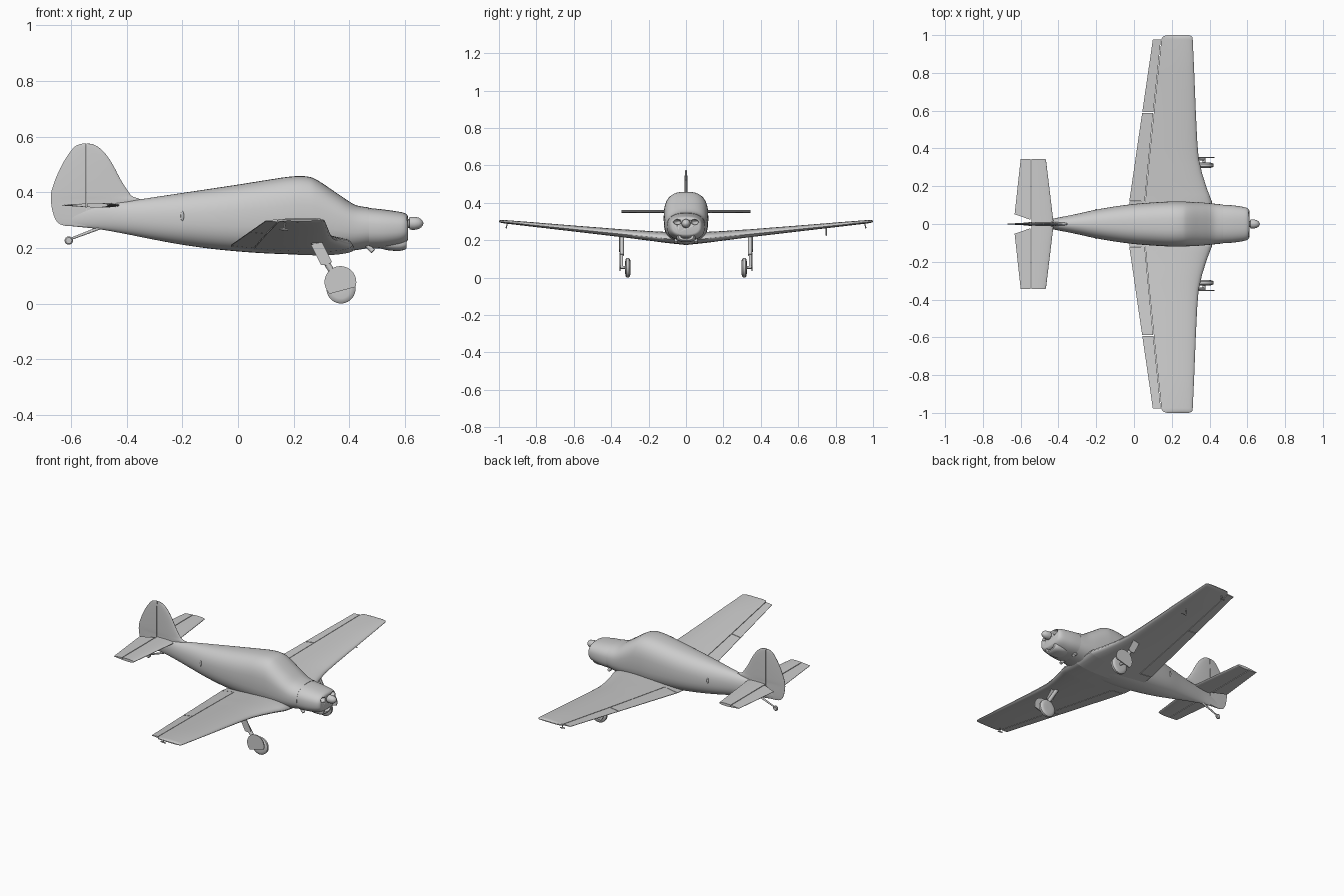
import bpy, bmesh
from math import sin, cos, pi, radians, sqrt, copysign
from mathutils import Vector

if "Cube" in bpy.data.objects:
    bpy.data.objects.remove(bpy.data.objects["Cube"])


def make(name, bm, mirror=False, angle=35):
    bmesh.ops.recalc_face_normals(bm, faces=bm.faces)
    me = bpy.data.meshes.new(name)
    bm.to_mesh(me)
    bm.free()
    me.polygons.foreach_set("use_smooth", [True] * len(me.polygons))
    me.set_sharp_from_angle(angle=radians(angle))
    ob = bpy.data.objects.new(name, me)
    bpy.context.collection.objects.link(ob)
    if mirror:
        m = ob.modifiers.new("mirror", 'MIRROR')
        m.use_axis = (False, True, False)
    return ob


def loft(name, rings, mirror=False, angle=35):
    bm = bmesh.new()
    vs = [[bm.verts.new(p) for p in r] for r in rings]
    n = len(vs[0])
    for a, b in zip(vs, vs[1:]):
        for i in range(n):
            j = (i + 1) % n
            bm.faces.new((a[i], a[j], b[j], b[i]))
    bm.faces.new(vs[0])
    bm.faces.new(vs[-1])
    return make(name, bm, mirror, angle)


def spline(rows, steps=5):
    # Catmull-Rom interpolation through rows of numbers
    out = []
    for i in range(len(rows) - 1):
        p0, p1 = rows[max(i - 1, 0)], rows[i]
        p2, p3 = rows[i + 1], rows[min(i + 2, len(rows) - 1)]
        for s in range(steps):
            t = s / steps
            out.append([0.5 * (2 * b + (c - a) * t + (2 * a - 5 * b + 4 * c - d) * t * t
                        + (3 * b - a - 3 * c + d) * t ** 3) for a, b, c, d in zip(p0, p1, p2, p3)])
    return out + [list(rows[-1])]


def oval(x, top, bot, hw, n=2.6, count=40):
    # superellipse body section
    zc, hz, ring = (top + bot) / 2, (top - bot) / 2, []
    for i in range(count):
        a = 2 * pi * i / count
        c, s = cos(a), sin(a)
        ring.append((x, copysign(abs(c) ** (2 / n), c) * hw, zc + copysign(abs(s) ** (2 / n), s) * hz))
    return ring


def foil(le, te, t, a, b, up=0.5, n=12):
    # aerofoil slice between x = a (front) and x = b (rear): list of (x, height)
    def h(f):
        return t * 10 * (0.2969 * sqrt(max(f, 0)) - 0.126 * f - 0.3516 * f * f + 0.2843 * f ** 3 - 0.1015 * f ** 4) + 0.002
    fa, fb = (le - a) / (le - te), (le - b) / (le - te)
    fs = [fa + (fb - fa) * (i / n) ** 1.6 for i in range(n + 1)]
    top = [(le + (te - le) * f, h(f) * up) for f in fs]
    low = [(le + (te - le) * f, -h(f) * (1 - up)) for f in reversed(fs)]
    return top + low


def tube(name, p, q, r, r2=None, mirror=False, seg=20):
    p, q = Vector(p), Vector(q)
    rot = (q - p).to_track_quat('Z', 'Y')
    rings = [[base + rot @ Vector((cos(2 * pi * i / seg) * rr, sin(2 * pi * i / seg) * rr, 0))
              for i in range(seg)] for base, rr in ((p, r), (q, r2 or r))]
    return loft(name, rings, mirror)


def lathe(name, centre, axis, profile, mirror=False, seg=40):
    # profile: (distance along axis, radius)
    rings = []
    for d, r in profile:
        ring = []
        for i in range(seg):
            u, v = r * cos(2 * pi * i / seg), r * sin(2 * pi * i / seg)
            ring.append(Vector(centre) + Vector((d, u, v) if axis == 'x' else (u, d, v)))
        rings.append(ring)
    return loft(name, rings, mirror)


def plate(name, outline, y0, y1, mirror=True):
    return loft(name, [[(x, y, z) for x, z in outline] for y in (y0, y1)], mirror)


def ball(name, centre, size, mirror=False):
    bm = bmesh.new()
    bmesh.ops.create_uvsphere(bm, u_segments=24, v_segments=12, radius=1)
    for v in bm.verts:
        v.co = Vector((v.co.x * size[0], v.co.y * size[1], v.co.z * size[2])) + Vector(centre)
    return make(name, bm, mirror)


def cut(target, cutter):
    cutter.hide_render = True
    cutter.display_type = 'WIRE'
    m = target.modifiers.new("cut", 'BOOLEAN')
    m.operation, m.object, m.solver = 'DIFFERENCE', cutter, 'EXACT'


# fuselage: x, top, bottom, half width, squareness
body = [(-0.60, .33, .279, .005, 2), (-0.50, .358, .268, .016, 2), (-0.40, .368, .25, .034, 2.1),
        (-0.30, .383, .23, .054, 2.2), (-0.20, .398, .212, .076, 2.3), (-0.10, .413, .198, .093, 2.4),
        (0.0, .428, .188, .106, 2.5), (0.10, .444, .181, .114, 2.6), (0.19, .457, .178, .119, 2.7),
        (0.25, .457, .178, .119, 2.7), (0.29, .441, .179, .118, 2.7), (0.36, .394, .184, .114, 2.6),
        (0.42, .356, .192, .108, 2.5), (0.47, .346, .200, .103, 2.4)]
loft("fuselage", [oval(*r) for r in spline(body)], angle=50)

# engine cowl with two air inlets
cowl = [(.47, .344, .198, .102), (.52, .339, .2, .099), (.57, .332, .208, .092),
        (.595, .327, .216, .086), (.607, .32, .224, .078), (.611, .312, .232, .07)]
cowling = loft("engine_cowl", [oval(*r, 2.5) for r in spline(cowl, 3)])
cut(cowling, ball("inlet_cutter", (.612, .047, .297), (.035, .02, .014), True))

# chin intake under the cowl
chin = [(.50, .25, .202, .05), (.54, .25, .192, .052), (.58, .25, .19, .05), (.60, .247, .195, .045), (.606, .243, .2, .04)]
scoop = loft("chin_intake", [oval(*r, 2.8) for r in spline(chin, 3)])
cut(scoop, ball("chin_cutter", (.608, 0, .221), (.04, .029, .013)))
tube("exhaust_pipe", (.46, .05, .215), (.485, .055, .188), .009, mirror=True)

# spinner
lathe("spinner", (0, 0, .289), 'x', [(.60, .016), (.615, .016), (.617, .023), (.635, .0235), (.65, .020),
                                      (.659, .014), (.664, .007), (.666, .001)])

# wing table: y, leading edge, trailing edge, hinge, thickness
wing = [(0, .42, -.025, .052, .058), (.12, .412, -.025, .060, .056), (.19, .385, -.014, .066, .050),
        (.27, .360, -.003, .074, .045), (.35, .342, .009, .081, .040), (.45, .334, .023, .091, .036),
        (.60, .327, .045, .106, .030), (.80, .319, .074, .127, .023), (.975, .311, .1, .145, .016)]


def at(y):
    for a, b in zip(wing, wing[1:]):
        if y <= b[0]:
            f = (y - a[0]) / (b[0] - a[0])
            return [p + (q - p) * f for p, q in zip(a, b)]
    return list(wing[-1])


def wing_z(y):
    return .198 + .102 * y


def panel(y, part):
    _, le, te, hinge, t = at(y)
    a, b = {'full': (le, te), 'main': (le, hinge), 'rear': (hinge - .003, te)}[part]
    return [(x, y, wing_z(y) + h) for x, h in foil(le, te, t, a, b, .6)]


rows = [panel(y, 'full') for y in (0, .06, .119)]
rows += [panel(y, 'main') for y in (.121, .155, .19, .23, .27, .31, .35, .4, .45, .6, .8, .975)]
for y, le, hinge, t in ((.987, .310, .149, .014), (.995, .304, .157, .009), (1.0, .29, .175, .003)):
    rows.append([(x, y, wing_z(y) + h) for x, h in foil(le, .1, t, le, hinge, .6)])
loft("wing", rows, True, 40)
loft("flap", [panel(y, 'rear') for y in (.123, .27, .45, .588)], True, 40)
loft("aileron", [panel(y, 'rear') for y in (.592, .7, .8, .9, .978)], True, 40)

# tailplane and elevators
loft("tailplane", [[(x, y, .354 + h) for x, h in foil(le, te, .014, le, -.543)]
                   for y, le, te in ((0, -.425, -.635), (.34, -.466, -.60), (.344, -.468, -.60))], True, 40)
loft("elevator", [[(x, y + (max(0, -.547 - x) * .35 if y < .1 else 0), .354 + h)
                   for x, h in foil(le, te, .014, -.547, te)]
                  for y, le, te in ((.022, -.428, -.632), (.344, -.468, -.60))], True, 40)

# fin and rudder: z, leading edge, trailing edge, thickness
fin = [(.279, -.46, -.615, .012), (.286, -.44, -.64, .014), (.305, -.42, -.657, .016), (.34, -.38, -.668, .018),
       (.37, -.345, -.672, .018), (.385, -.378, -.672, .018), (.405, -.396, -.67, .018), (.45, -.424, -.655, .017),
       (.50, -.450, -.632, .015), (.54, -.477, -.607, .012), (.563, -.502, -.588, .009), (.572, -.52, -.572, .006),
       (.575, -.533, -.56, .003)]
fin = spline(fin, 3)
loft("fin", [[(x, h, z) for x, h in foil(le, te, t, le, -.544)] for z, le, te, t in fin], angle=50)
loft("rudder", [[(x, h, z) for x, h in foil(le, te, t, -.547, te)] for z, le, te, t in fin], angle=50)

# main landing gear
wheel = [(-.014, .012), (-.014, .034), (-.012, .045), (-.006, .052), (.006, .052), (.012, .045), (.014, .034), (.014, .012)]
lathe("main_wheel", (.37, .311, .053), 'y', wheel, True)
tube("wheel_axle", (.37, .305, .055), (.37, .35, .055), .008, mirror=True)
tube("gear_leg", (.27, .343, .225), (.335, .343, .12), .011, mirror=True)
tube("gear_piston", (.33, .343, .128), (.37, .343, .055), .0075, mirror=True)
plate("leg_door", [(.262, .212), (.302, .222), (.338, .15), (.318, .138), (.298, .14), (.268, .2)], .352, .357)
plate("wheel_door", [(.368 + .057 * cos(radians(a)), .078 + .057 * sin(radians(a)))
                     for a in range(-18, 229, 6)], .350, .356)

# tail wheel
tube("tail_strut", (-.49, 0, .275), (-.603, 0, .232), .006, .004)
tail_tyre = [(-.006, .005), (-.006, .011), (-.003, .015), (.003, .015), (.006, .011), (.006, .005)]
lathe("tail_wheel", (-.608, 0, .227), 'y', tail_tyre, seg=24)

# small fittings
ball("side_vent", (-.2, .076, .315), (.006, .004, .018), True)
tube("tip_hook", (.17, .955, .295), (.165, .96, .268), .003, mirror=True, seg=8)
tube("tip_hook_foot", (.18, .96, .265), (.15, .96, .269), .004, mirror=True, seg=8)
tube("air_probe", (.25, .75, .275), (.255, .75, .225), .003, seg=8)
tube("air_probe_tip", (.25, .75, .226), (.285, .75, .226), .0025, seg=8)
